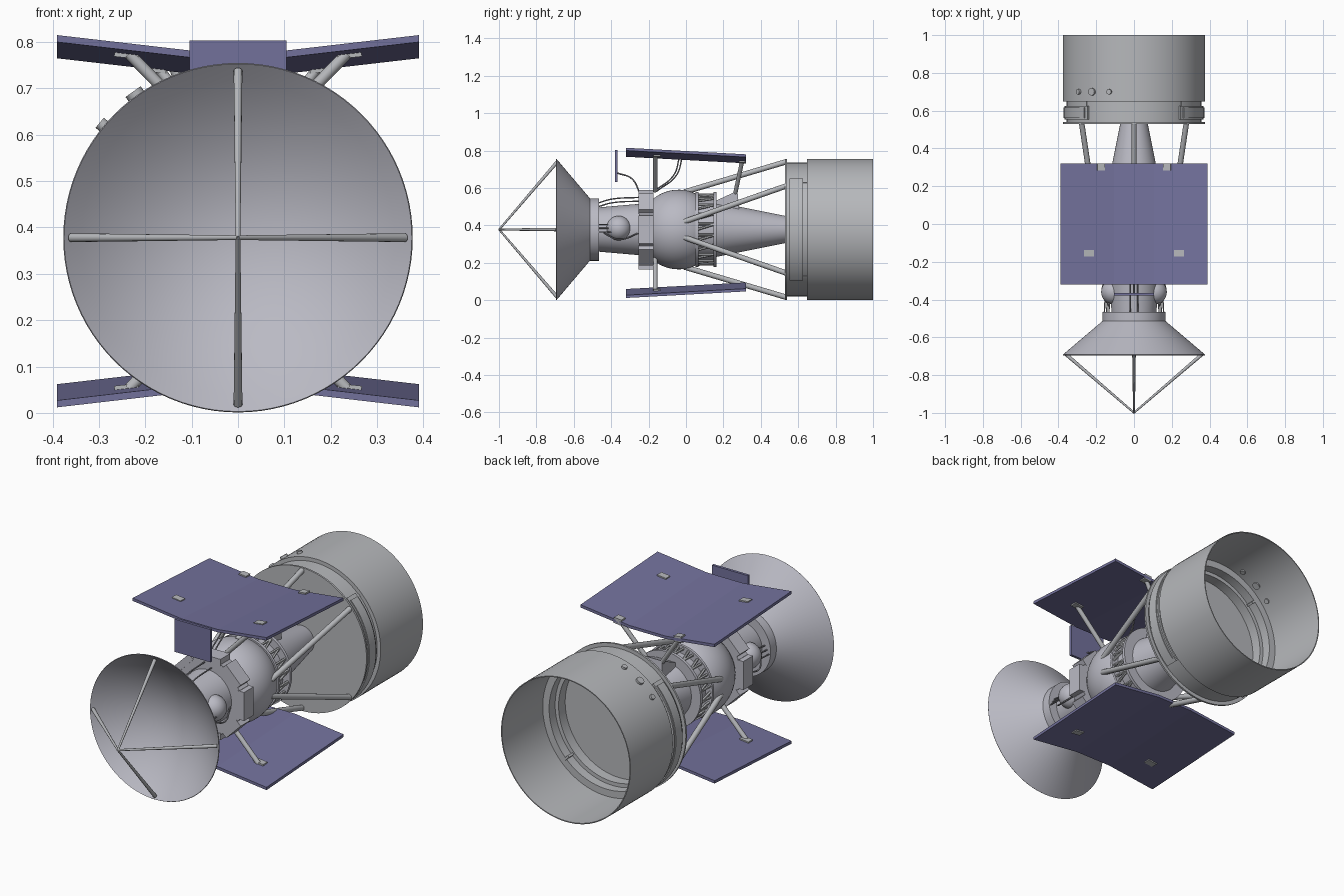
import bpy, bmesh, math
from mathutils import Vector, Matrix

if "Cube" in bpy.data.objects:
    bpy.data.objects.remove(bpy.data.objects["Cube"])

ZC = 0.378  # height of the long axis (runs along y)


def material(name, rgb):
    m = bpy.data.materials.new(name)
    m.diffuse_color = (*rgb, 1)
    m.use_nodes = True
    m.node_tree.nodes["Principled BSDF"].inputs["Base Color"].default_value = m.diffuse_color
    return m


HULL = material("hull_grey", (0.49, 0.49, 0.55))
METAL = material("plain_metal_grey", (0.47, 0.48, 0.50))
PANEL = material("panel_violet", (0.17, 0.165, 0.33))
CABLE = material("cable_grey", (0.25, 0.25, 0.28))


def finish(name, bm, mat, angle=32):
    """Turn a bmesh into an object, smooth except at sharp edges."""
    bmesh.ops.remove_doubles(bm, verts=bm.verts, dist=1e-5)
    bmesh.ops.recalc_face_normals(bm, faces=bm.faces)
    for f in bm.faces:
        f.smooth = True
    for e in bm.edges:
        if len(e.link_faces) == 2 and e.calc_face_angle(0) > math.radians(angle):
            e.smooth = False
    me = bpy.data.meshes.new(name)
    bm.to_mesh(me)
    bm.free()
    me.materials.append(mat)
    ob = bpy.data.objects.new(name, me)
    bpy.context.collection.objects.link(ob)
    return ob


def lathe(name, profile, mat, seg=80, a0=0, a1=360, angle=32):
    """Revolve (radius, y) points round the long axis; a partial arc is capped."""
    bm = bmesh.new()
    full = a1 - a0 == 360
    rings = []
    for i in range(seg + (0 if full else 1)):
        a = math.radians(a0 + (a1 - a0) * i / seg)
        rings.append([bm.verts.new((r * math.cos(a), y, ZC + r * math.sin(a))) for r, y in profile])
    n = len(rings)
    for i in range(n if full else n - 1):
        p, q = rings[i], rings[(i + 1) % n]
        for k in range(len(profile) - 1):
            bm.faces.new((p[k], p[k + 1], q[k + 1], q[k]))
    if not full:
        bm.faces.new(rings[0][:-1])
        bm.faces.new(rings[-1][:-1])
    bmesh.ops.dissolve_degenerate(bm, dist=1e-6, edges=bm.edges)
    return finish(name, bm, mat, angle)


def add_rod(bm, a, b, r1, r2=None, seg=12):
    a, b = Vector(a), Vector(b)
    d = b - a
    mat = Matrix.Translation((a + b) / 2) @ d.to_track_quat('Z', 'Y').to_matrix().to_4x4()
    bmesh.ops.create_cone(bm, cap_ends=True, segments=seg, radius1=r1,
                          radius2=r1 if r2 is None else r2, depth=d.length, matrix=mat)


def rod(name, a, b, r1, r2=None, mat=METAL):
    bm = bmesh.new()
    add_rod(bm, a, b, r1, r2)
    return finish(name, bm, mat)


def box(name, centre, size, mat, spin=0):
    """Box, optionally turned round the y direction."""
    bm = bmesh.new()
    m = Matrix.Translation(centre) @ Matrix.Rotation(spin, 4, 'Y') @ Matrix.Diagonal((*size, 1))
    bmesh.ops.create_cube(bm, size=1, matrix=m)
    return finish(name, bm, mat)


def cable(name, pts, r=0.0035):
    cu = bpy.data.curves.new(name, 'CURVE')
    cu.dimensions = '3D'
    cu.bevel_depth = r
    cu.bevel_resolution = 2
    s = cu.splines.new('BEZIER')
    s.bezier_points.add(len(pts) - 1)
    for bp, p in zip(s.bezier_points, pts):
        bp.co = p
        bp.handle_left_type = bp.handle_right_type = 'AUTO'
    cu.materials.append(CABLE)
    ob = bpy.data.objects.new(name, cu)
    bpy.context.collection.objects.link(ob)


def polar(r, deg, y):
    a = math.radians(deg)
    return (r * math.cos(a), y, ZC + r * math.sin(a))


# Front dish: straight cone outside, bowl inside, collar behind
bowl = [(0.375 * k / 10, -0.695 + 0.17 * (1 - (k / 10) ** 2)) for k in range(11)]
lathe("front_dish", bowl + [(0.377, -0.692), (0.165, -0.512)], HULL, 96)
lathe("dish_collar", [(0, -0.515), (0.167, -0.515), (0.167, -0.465), (0, -0.465)], HULL)
for i in range(4):
    rod(f"dish_feed_strut_{i}", polar(0.36, i * 90, -0.69), (0, -0.999, ZC), 0.0095, 0.005)

# Neck with side spheres and thin pipes
lathe("neck", [(0, -0.47), (0.118, -0.47), (0.138, -0.24), (0, -0.24)], HULL)
for s in (-1, 1):
    bm = bmesh.new()
    bmesh.ops.create_uvsphere(bm, u_segments=32, v_segments=18, radius=0.066,
                              matrix=Matrix.Translation((s * 0.108, -0.36, 0.385)))
    finish("side_sphere", bm, HULL)
    for k in (-1, 0, 1):
        cable("neck_pipe", [(s * (0.145 + 0.012 * k), -0.47, 0.385 - 0.02 * k),
                            (s * (0.14 + 0.012 * k), -0.38, 0.385 - 0.02 * k)])
    cable("sphere_hose", [(s * 0.13, -0.44, 0.36), (s * 0.168, -0.36, 0.325), (s * 0.13, -0.25, 0.36)], 0.004)
for x, z in ((-0.02, 0.55), (0.02, 0.53)):
    cable("top_pipe", [(x, -0.47, z - 0.03), (x, -0.40, z - 0.01), (x, -0.25, z)])

# Octagonal equipment bay with boxes on its faces
lathe("equipment_bay", [(0, -0.25), (0.2, -0.25), (0.2, -0.175), (0, -0.175)], HULL, 8, 22.5, 382.5)
for i in range(8):
    a = i * 45
    box(f"equipment_box_{i}", polar(0.195, a, -0.213), (0.035, 0.08, 0.12 if i % 2 else 0.15),
        HULL, -math.radians(a))

# Rounded main tank
tank = [(0, -0.18), (0.15, -0.18)]
tank += [(0.213 * math.cos(t), -0.04 + 0.213 * math.sin(t))
         for t in [math.radians(-40 + 7 * k) for k in range(10)]]
lathe("main_tank", tank + [(0.188, 0.06), (0, 0.06)], HULL)

# Truss ring: two flanges, inner drum and zigzag rods
lathe("ring_flange_front", [(0, 0.052), (0.2, 0.052), (0.2, 0.066), (0, 0.066)], HULL)
lathe("ring_flange_back", [(0, 0.148), (0.2, 0.148), (0.2, 0.164), (0, 0.164)], HULL)
lathe("ring_drum", [(0, 0.06), (0.16, 0.06), (0.16, 0.155), (0, 0.155)], HULL)
bm = bmesh.new()
for i in range(20):
    for d in (0, 9):
        add_rod(bm, polar(0.187, i * 18 + d, 0.06), polar(0.187, i * 18 + 9, 0.155), 0.007, seg=6)
finish("ring_zigzag", bm, METAL)

# Tapered tail cone
lathe("tail_cone", [(0, 0.16), (0.147, 0.16), (0.072, 0.535), (0, 0.535)], HULL)

# Rear shroud: flange, step and open cylinder with recessed floor
lathe("rear_shroud", [(0, 0.53), (0.377, 0.53), (0.377, 0.54), (0.357, 0.54), (0.357, 0.648),
                      (0.377, 0.648), (0.377, 1.0), (0.372, 1.0), (0.372, 0.66), (0.335, 0.66),
                      (0.335, 0.61), (0.315, 0.61), (0.315, 0.555), (0, 0.555)], METAL, 96)
for i in range(4):
    box(f"inner_rib_{i}", polar(0.335, 45 + i * 90, 0.645), (0.05, 0.04, 0.012), METAL,
        -math.radians(45 + i * 90))
for a in (-48, 132):
    lathe("curved_side_box", [(0.35, 0.553), (0.368, 0.553), (0.368, 0.625), (0.35, 0.625), (0.35, 0.553)],
          METAL, 24, a, a + 96)
    lathe("curved_box_lid", [(0.36, 0.562), (0.373, 0.562), (0.373, 0.616), (0.36, 0.616), (0.36, 0.562)],
          METAL, 24, a + 3, a + 93)
for x, r in ((-0.29, 0.014), (-0.22, 0.02), (-0.13, 0.014)):
    deg = math.degrees(math.acos(x / 0.377))
    rod("shroud_port", polar(0.365, deg, 0.70), polar(0.388, deg, 0.70), r)

# Long struts from tank to shroud
for a in (90, 270, 40, -40, 140, 220):
    inner = 90 if a == 90 else 270 if a == 270 else (math.copysign(12, a) if abs(a) == 40 else 180 + (a - 180) * 0.3)
    rod("shroud_strut", polar(0.2, inner, -0.01), polar(0.362, a, 0.535), 0.0145)


# Folded solar panels with brackets, upper and lower (flipped)
def flip(z, side):
    return z if side > 0 else 0.827 - z


for side, label in ((1, "upper"), (-1, "lower")):
    bm = bmesh.new()
    rows = []
    for y, z in ((-0.32, 0.782), (0.32, 0.747)):
        top = [(-0.39, 0.033), (-0.105, 0), (0.105, 0), (0.39, 0.033)]
        outline = top + [(x, d - 0.015) for x, d in reversed(top)]
        rows.append([bm.verts.new((x, y, flip(z + d, side))) for x, d in outline])
    for k in range(8):
        j = (k + 1) % 8
        bm.faces.new((rows[0][k], rows[0][j], rows[1][j], rows[1][k]))
    for r in rows:
        for k in range(3):
            bm.faces.new((r[k], r[k + 1], r[6 - k], r[7 - k]))
    finish(f"{label}_solar_panel", bm, PANEL, 3)
    for s in (-1, 1):
        box(f"{label}_front_bracket", (s * 0.24, -0.155, flip(0.78, side)), (0.052, 0.036, 0.028),
            METAL, -s * side * 0.11)
        rod(f"{label}_front_strut", (s * 0.235, -0.165, flip(0.775, side)),
            (s * 0.05, -0.165, flip(0.585, side)), 0.0125)

# Rear supports of the upper panel
for s in (-1, 1):
    box("upper_rear_bracket", (s * 0.175, 0.302, 0.749), (0.042, 0.036, 0.03), METAL, -s * 0.11)
    rod("upper_rear_strut", (s * 0.17, 0.30, 0.742), (s * 0.04, 0.262, 0.565), 0.0115)
bm = bmesh.new()
ends = [[bm.verts.new((x, y, z)) for y, z in ((0.155, 0.48), (0.155, 0.53), (0.275, 0.585), (0.285, 0.48))]
        for x in (-0.055, 0.055)]
for k in range(4):
    bm.faces.new((ends[0][k], ends[0][(k + 1) % 4], ends[1][(k + 1) % 4], ends[1][k]))
for e in ends:
    bm.faces.new(e)
finish("rear_support_wedge", bm, HULL)

# Small upright panel and hanging cables
box("small_upright_panel", (0, -0.372, 0.717), (0.21, 0.014, 0.172), PANEL)
cable("small_panel_cable", [(0, -0.367, 0.68), (0, -0.29, 0.65), (0, -0.245, 0.57)], 0.004)
for x, y in ((-0.02, -0.02), (-0.035, -0.035)):
    cable("panel_cable", [(x, y, 0.765), (x, y - 0.03, 0.67), (x, y - 0.14, 0.58)])
